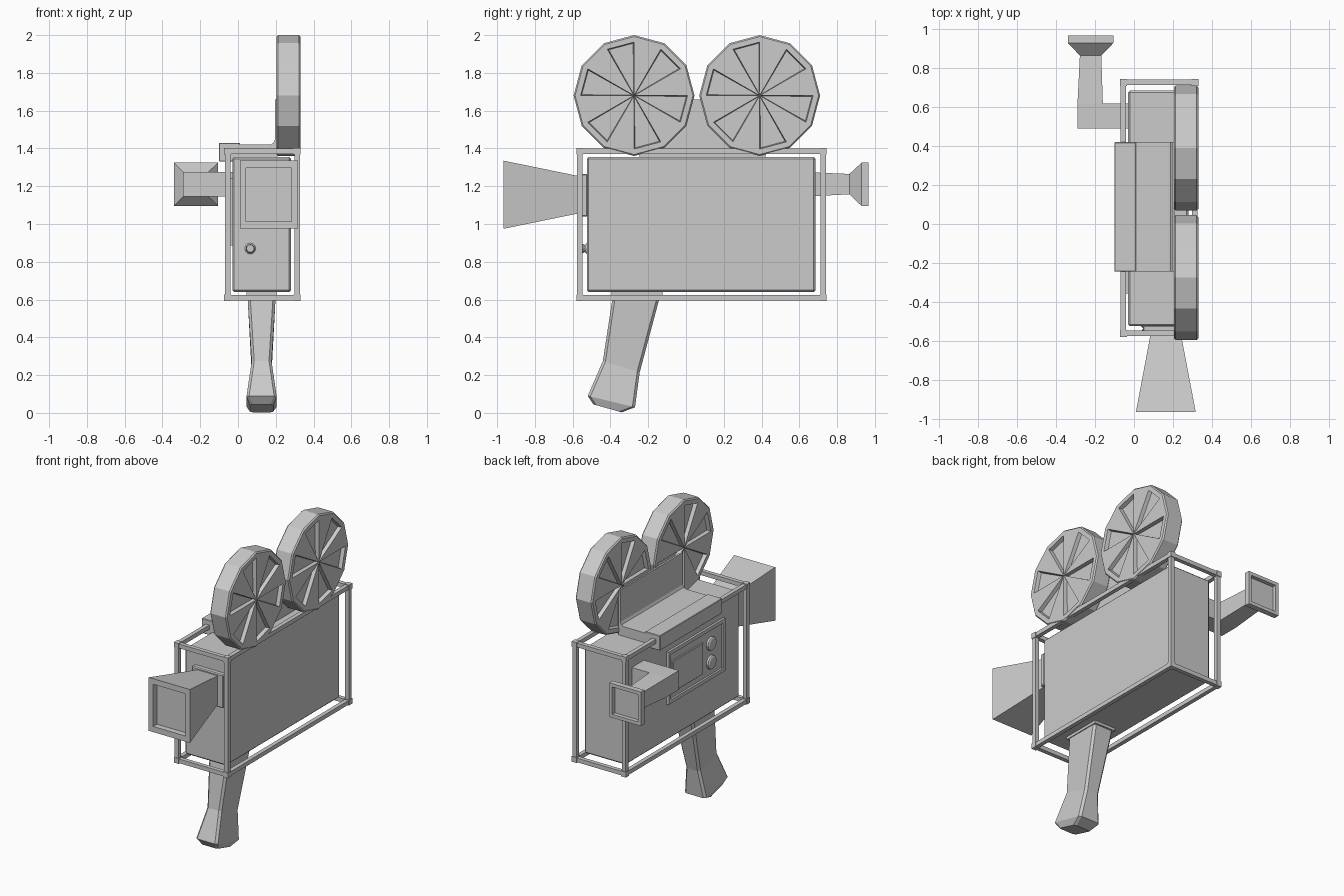
import bpy, bmesh, math
from mathutils import Vector

if "Cube" in bpy.data.objects:
    bpy.data.objects.remove(bpy.data.objects["Cube"])


def finish(name, bm, bevel=0):
    bmesh.ops.recalc_face_normals(bm, faces=bm.faces)
    me = bpy.data.meshes.new(name)
    bm.to_mesh(me)
    bm.free()
    ob = bpy.data.objects.new(name, me)
    bpy.context.collection.objects.link(ob)
    if bevel:
        m = ob.modifiers.new("bevel", 'BEVEL')
        m.width = bevel
        m.segments = 1
    return ob


def loft_bm(rings):
    bm = bmesh.new()
    vs = [[bm.verts.new(p) for p in r] for r in rings]
    n = len(rings[0])
    for a, b in zip(vs, vs[1:]):
        for i in range(n):
            j = (i + 1) % n
            bm.faces.new((a[i], a[j], b[j], b[i]))
    bm.faces.new(vs[0])
    bm.faces.new(vs[-1])
    bmesh.ops.recalc_face_normals(bm, faces=bm.faces)
    return bm


def loft(name, rings, bevel=0):
    return finish(name, loft_bm(rings), bevel)


def rect(y, x0, x1, z0, z1):
    return [(x0, y, z0), (x1, y, z0), (x1, y, z1), (x0, y, z1)]


def box(name, x, y, z, bevel=0):
    return loft(name, [rect(y[0], *x, *z), rect(y[1], *x, *z)], bevel)


def ngon(axis, at, c, r, n):
    pts = []
    for i in range(n):
        a = 2 * math.pi * i / n
        u, v = c[0] + r * math.cos(a), c[1] + r * math.sin(a)
        pts.append((at, u, v) if axis == 'x' else (u, at, v))
    return pts


# Main body
box("body", (-0.03, 0.28), (-0.525, 0.685), (0.64, 1.355), 0.01)

# Cage of bars around the body, with corner blocks
fx, fy, fz = (-0.055, 0.313), (-0.562, 0.727), (0.61, 1.385)
t, c = 0.014, 0.018
for i, x in enumerate(fx):
    for j, y in enumerate(fy):
        box(f"cage_post_{i}{j}", (x - t, x + t), (y - t, y + t), fz)
        for k, z in enumerate(fz):
            box(f"cage_corner_{i}{j}{k}", (x - c, x + c), (y - c, y + c), (z - c, z + c))
for k, z in enumerate(fz):
    for i, x in enumerate(fx):
        box(f"cage_side_bar_{i}{k}", (x - t, x + t), fy, (z - t, z + t))
    for j, y in enumerate(fy):
        box(f"cage_cross_bar_{j}{k}", fx, (y - t, y + t), (z - t, z + t))


# Film reels: twelve-sided drums with six wedge recesses on each face
def reel(name, cy, cz=1.68, x0=0.205, x1=0.33, r=0.32):
    prof = [(x0, r - 0.037), (x0, r - 0.008), (x0 + 0.008, r),
            (x1 - 0.008, r), (x1, r - 0.008), (x1, r - 0.037)]
    bm = loft_bm([ngon('x', x, (cy, cz), rr, 12) for x, rr in prof])
    caps = [f for f in bm.faces if len(f.verts) == 12]
    tris = bmesh.ops.poke(bm, faces=caps)['faces']
    wedges = []
    for f in tris:
        m = f.calc_center_median()
        a = math.degrees(math.atan2(m.z - cz, m.y - cy)) % 360
        if int(a // 30) % 2:
            wedges.append(f)
    bmesh.ops.inset_individual(bm, faces=wedges, thickness=0.008)
    for f in wedges:
        s = 1 if f.calc_center_median().x < (x0 + x1) / 2 else -1
        for v in f.verts:
            v.co.x += s * 0.025
    finish(name, bm)


reel("front_reel", -0.275)
reel("rear_reel", 0.39)

# Reel bracket: bent plate and side clasp
prof = [(0.0, 1.355), (0.0, 1.42), (0.172, 1.42), (0.187, 1.428),
        (0.195, 1.445), (0.195, 1.66), (0.208, 1.66), (0.208, 1.355)]
loft("reel_bracket", [[(x, y, z) for x, z in prof] for y in (-0.245, 0.42)])
box("bracket_clasp", (-0.10, 0.01), (-0.245, 0.42), (1.33, 1.43), 0.003)

# Lens hood with recessed front, and its collar
box("lens_collar", (0.045, 0.28), (-0.558, -0.52), (1.04, 1.265), 0.006)
loft("lens_hood", [rect(-0.55, 0.088, 0.238, 1.06, 1.25),
                   rect(-0.965, 0.01, 0.317, 0.975, 1.335),
                   rect(-0.965, 0.043, 0.284, 1.013, 1.297),
                   rect(-0.925, 0.043, 0.284, 1.013, 1.297)])

# Front knob
loft("front_knob", [ngon('y', y, (0.065, 0.87), r, 12) for y, r in
                    ((-0.52, 0.035), (-0.535, 0.018), (-0.545, 0.024), (-0.558, 0.02))])

# Viewfinder: side arm, rear tube and flared eyecup
box("viewfinder_arm", (-0.29, -0.025), (0.49, 0.62), (1.145, 1.275))
loft("viewfinder_eyecup", [rect(0.62, -0.29, -0.16, 1.145, 1.275),
                           rect(0.865, -0.278, -0.168, 1.157, 1.265),
                           rect(0.93, -0.34, -0.105, 1.095, 1.325),
                           rect(0.967, -0.34, -0.105, 1.095, 1.325),
                           rect(0.967, -0.318, -0.127, 1.118, 1.302),
                           rect(0.94, -0.318, -0.127, 1.118, 1.302)])

# Control panel on the left side: rim, raised plate, two buttons
def side(x, y0, y1, z0, z1):
    return [(x, y0, z0), (x, y1, z0), (x, y1, z1), (x, y0, z1)]


loft("control_panel", [side(-0.025, -0.356, 0.248, 0.885, 1.24),
                       side(-0.045, -0.356, 0.248, 0.885, 1.24),
                       side(-0.045, -0.331, 0.223, 0.91, 1.215),
                       side(-0.032, -0.331, 0.223, 0.91, 1.215)])
box("control_plate", (-0.043, -0.025), (-0.125, 0.195), (0.95, 1.16), 0.003)
for i, z in enumerate((0.995, 1.12)):
    loft(f"control_button_{i}", [ngon('x', x, (-0.215, z), r, 12) for x, r in
                                 ((-0.025, 0.045), (-0.046, 0.045), (-0.052, 0.036))])

# Pistol grip: chamfered sections swept down to the butt
def grip_ring(f, b, h, ch=0.014, xc=0.125):
    f, b = Vector((0, *f)), Vector((0, *b))
    d = (b - f).normalized() * ch
    x = Vector((h, 0, 0))
    k = Vector((h - ch, 0, 0))
    o = Vector((xc, 0, 0))
    return [o + p for p in (f - k, f + k, f + d + x, b - d + x,
                            b + k, b - k, b - d - x, f + d - x)]


loft("grip", [grip_ring((-0.385, 0.645), (-0.132, 0.645), 0.075),
              grip_ring((-0.392, 0.59), (-0.145, 0.59), 0.073),
              grip_ring((-0.44, 0.275), (-0.245, 0.215), 0.053),
              grip_ring((-0.52, 0.09), (-0.27, 0.03), 0.08),
              grip_ring((-0.49, 0.045), (-0.34, 0.003), 0.062)])
box("grip_mount", (0.045, 0.205), (-0.395, -0.125), (0.622, 0.645))
